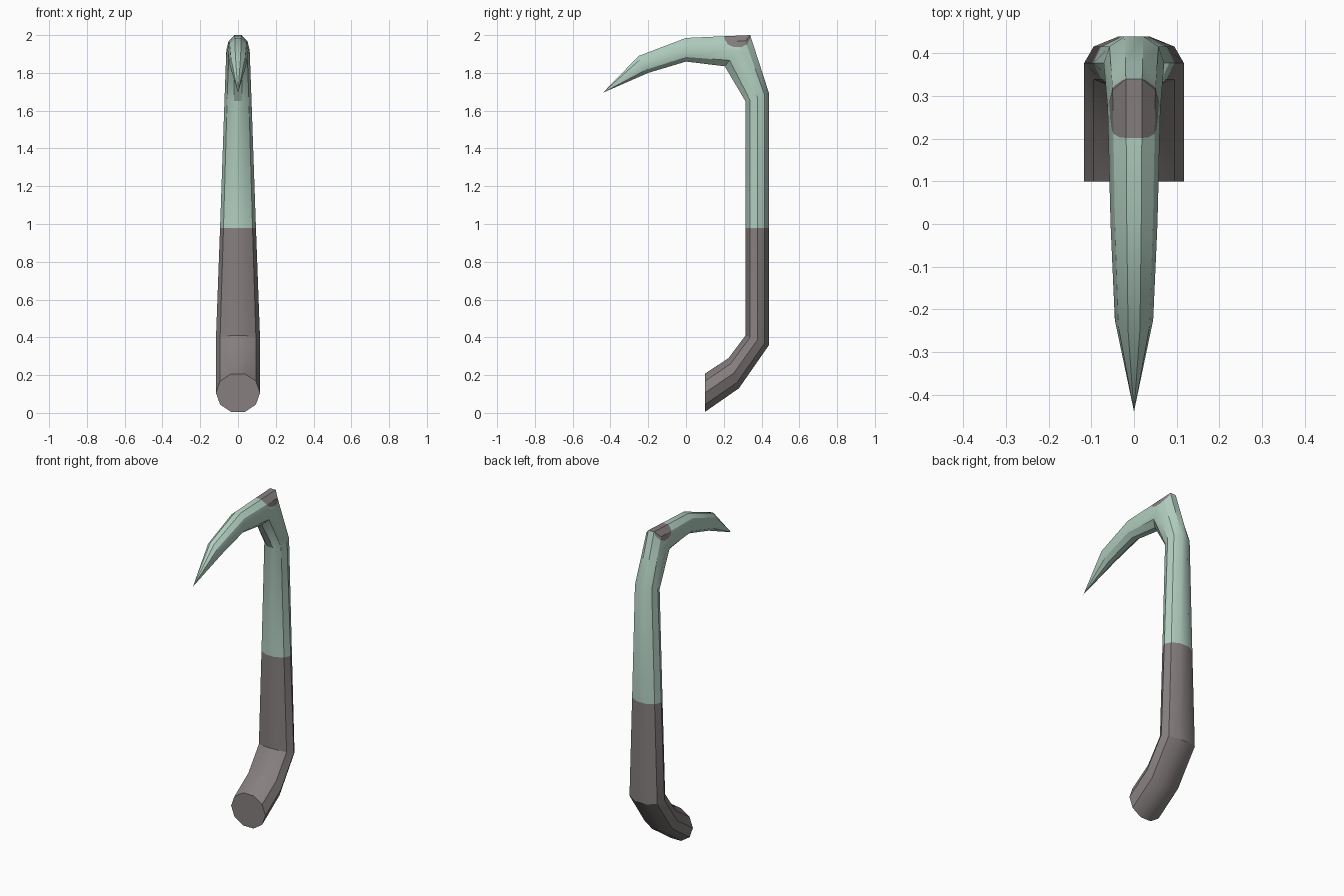
import bpy, bmesh, math
from mathutils import Vector

cube = bpy.data.objects.get("Cube")
if cube:
    bpy.data.objects.remove(cube, do_unlink=True)


def make_material(name, rgb):
    mat = bpy.data.materials.new(name)
    mat.use_nodes = True
    mat.diffuse_color = (*rgb, 1)
    mat.node_tree.nodes["Principled BSDF"].inputs["Base Color"].default_value = (*rgb, 1)
    return mat


grey = make_material("warm grey", (0.24, 0.212, 0.212))
green = make_material("pale green", (0.45, 0.625, 0.535))

SIDES = 10
GRIP_TOP = 0.98

# Ten-sided sections along the bar: inner (y, z), outer (y, z), half width in x
SECTIONS = [
    ((0.10, 0.207), (0.10, 0.005), 0.117),
    ((0.225, 0.29), (0.28, 0.13), 0.117),
    ((0.315, 0.41), (0.44, 0.36), 0.117),
    ((0.315, GRIP_TOP), (0.44, GRIP_TOP), 0.095),
    ((0.315, 1.65), (0.44, 1.69), 0.071),
    ((0.205, 1.835), (0.34, 2.0), 0.062),
    ((0.0, 1.86), (0.0, 1.985), 0.055),
    ((-0.20, 1.80), (-0.25, 1.89), 0.045),
]
TIP = (0, -0.44, 1.695)

# Rounded outline (y, z) of the grey pad on the top corner, open at the top
PAD = [(0.20, 2.02), (0.203, 1.98), (0.222, 1.95), (0.25, 1.938),
       (0.29, 1.936), (0.322, 1.95), (0.338, 1.98), (0.341, 2.02)]


def add_ring(bm, inner, outer, half_width):
    a, b = Vector((0, *inner)), Vector((0, *outer))
    mid, arm = (a + b) / 2, (b - a) / 2
    ring = []
    for i in range(SIDES):
        t = math.tau * i / SIDES
        # Scale so the flat sides touch the inner and outer outline
        reach = math.sin(t) / math.sin(math.radians(72))
        ring.append(bm.verts.new(mid + arm * reach
                                 + Vector((half_width * math.cos(t), 0, 0))))
    return ring


# Bar: lofted sections with a flat base and a pointed tip
bm = bmesh.new()
rings = [add_ring(bm, *s) for s in SECTIONS]
bm.faces.new(rings[0])
for lower, upper in zip(rings, rings[1:]):
    for i in range(SIDES):
        j = (i + 1) % SIDES
        bm.faces.new((lower[i], lower[j], upper[j], upper[i]))
tip = bm.verts.new(TIP)
for i in range(SIDES):
    bm.faces.new((rings[-1][i], rings[-1][(i + 1) % SIDES], tip))

# Cut the pad outline into the top corner
planes = []
for (y0, z0), (y1, z1) in zip(PAD, PAD[1:]):
    planes.append((Vector((0, y0, z0)), Vector((0, z0 - z1, y1 - y0)).normalized()))
for point, normal in planes:
    faces = [f for f in bm.faces
             if max(v.co.z for v in f.verts) > 1.93
             and max(v.co.y for v in f.verts) > 0.25]
    edges = {e for f in faces for e in f.edges}
    verts = {v for f in faces for v in f.verts}
    bmesh.ops.bisect_plane(bm, geom=list(verts) + list(edges) + faces,
                           dist=1e-5, plane_co=point, plane_no=normal)

# Grey grip and pad, green elsewhere
for f in bm.faces:
    c = f.calc_center_median()
    on_pad = all((c - p).dot(n) > 0 for p, n in planes)
    f.material_index = 0 if c.z < GRIP_TOP or on_pad else 1
bmesh.ops.recalc_face_normals(bm, faces=bm.faces)

mesh = bpy.data.meshes.new("hooked_bar")
bm.to_mesh(mesh)
bm.free()
mesh.materials.append(grey)
mesh.materials.append(green)
bar = bpy.data.objects.new("hooked_bar", mesh)
bpy.context.collection.objects.link(bar)

bpy.ops.object.select_all(action="DESELECT")
bar.select_set(True)
bpy.context.view_layer.objects.active = bar
bpy.ops.object.shade_smooth_by_angle(angle=math.radians(30))
